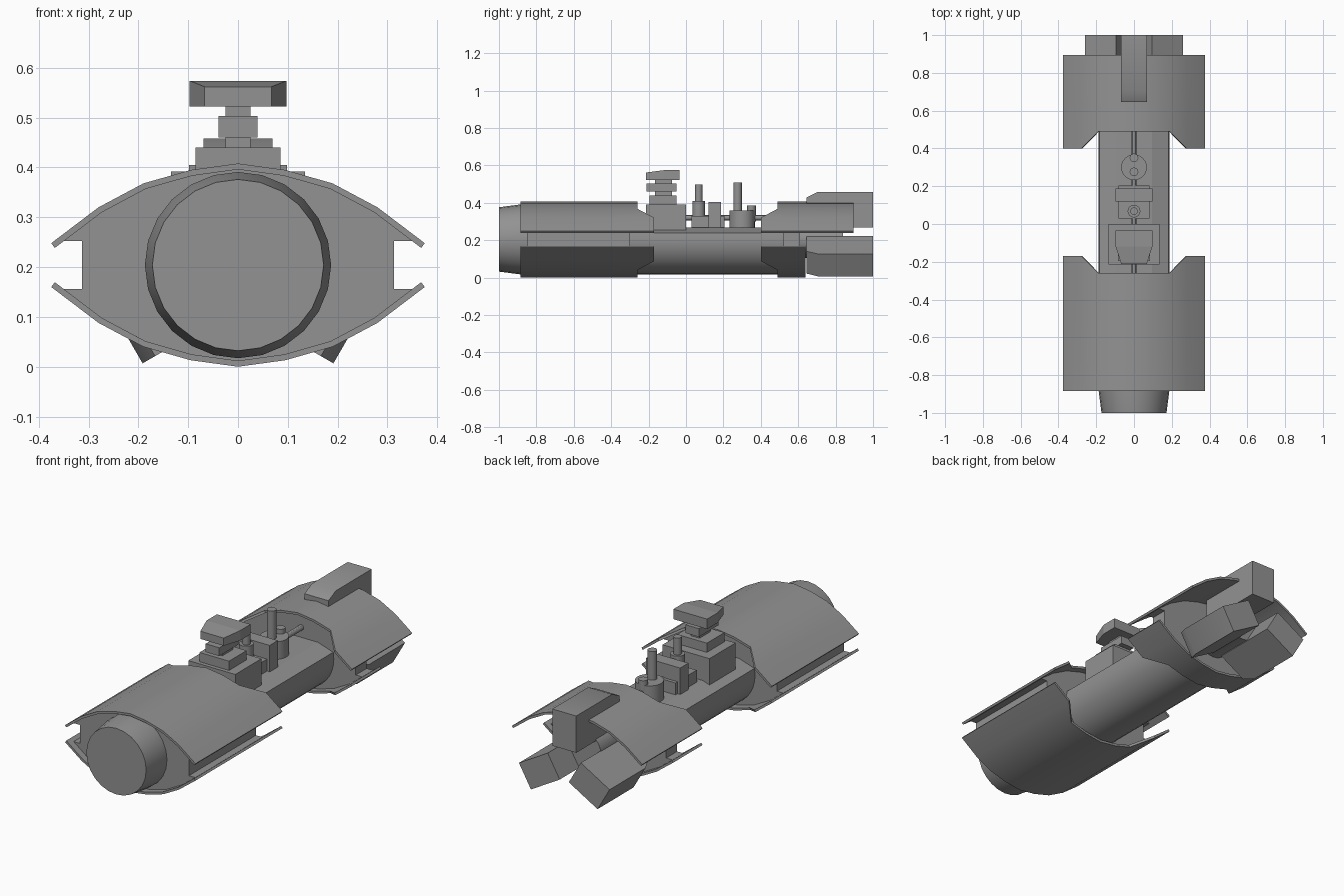
import bpy, bmesh, math
from mathutils import Matrix

if "Cube" in bpy.data.objects:
    bpy.data.objects.remove(bpy.data.objects["Cube"])

CZ = 0.204   # height of the long axis

# dark grey paint shared by every part
PAINT = bpy.data.materials.new('dark_grey')
PAINT.diffuse_color = (0.29, 0.29, 0.29, 1)
PAINT.use_nodes = True
PAINT.node_tree.nodes["Principled BSDF"].inputs["Base Color"].default_value = PAINT.diffuse_color


def finish(name, bm, smooth=None, thickness=None):
    if not thickness:
        bmesh.ops.recalc_face_normals(bm, faces=bm.faces)
    me = bpy.data.meshes.new(name)
    bm.to_mesh(me)
    bm.free()
    me.materials.append(PAINT)
    ob = bpy.data.objects.new(name, me)
    bpy.context.collection.objects.link(ob)
    bpy.ops.object.select_all(action='DESELECT')
    ob.select_set(True)
    bpy.context.view_layer.objects.active = ob
    if thickness:
        mod = ob.modifiers.new('thickness', 'SOLIDIFY')
        mod.thickness = thickness
        mod.offset = -1
        bpy.ops.object.modifier_apply(modifier='thickness')
    if smooth:
        bpy.ops.object.shade_smooth_by_angle(angle=math.radians(smooth))
    return ob


def prism(name, pts, a, b, axis='y', smooth=None, matrix=None):
    """Extrude a closed 2D outline from a to b along the chosen axis."""
    place = {'x': lambda u, v, w: (w, u, v),
             'y': lambda u, v, w: (u, w, v),
             'z': lambda u, v, w: (u, v, w)}[axis]
    bm = bmesh.new()
    lo = [bm.verts.new(place(u, v, a)) for u, v in pts]
    hi = [bm.verts.new(place(u, v, b)) for u, v in pts]
    bm.faces.new(lo)
    bm.faces.new(hi)
    n = len(pts)
    for i in range(n):
        j = (i + 1) % n
        bm.faces.new((lo[i], lo[j], hi[j], hi[i]))
    if matrix:
        bm.transform(matrix)
    return finish(name, bm, smooth)


def box(name, hx, y0, y1, z0, z1):
    return prism(name, [(-hx, y0), (hx, y0), (hx, y1), (-hx, y1)], z0, z1, 'z')


def tube(name, rings, axis='y', x=0.0, c=0.0, n=24):
    """Capped round body: rings of (position, radius) along y or z."""
    bm = bmesh.new()
    loops = []
    for p, r in rings:
        ring = []
        for i in range(n):
            t = 2 * math.pi * i / n
            u, v = r * math.sin(t), r * math.cos(t)
            co = (x + u, p, c + v) if axis == 'y' else (x + u, c + v, p)
            ring.append(bm.verts.new(co))
        loops.append(ring)
    for a, b in zip(loops, loops[1:]):
        for i in range(n):
            j = (i + 1) % n
            bm.faces.new((a[i], a[j], b[j], b[i]))
    bm.faces.new(loops[0])
    bm.faces.new(loops[-1])
    return finish(name, bm, 30)


# curved armour shells: half profile of (x, height above the axis)
HALF = [(0, 0.204), (0.095, 0.191), (0.19, 0.164), (0.28, 0.116), (0.375, 0.044)]
PROFILE = [(-x, h) for x, h in HALF[:0:-1]] + HALF


def shell(name, side, outer, mid, tip):
    bm = bmesh.new()
    rows = []
    for x, h in PROFILE:
        end = tip if abs(x) > 0.25 else mid      # notch cut in the inner edge
        z = CZ + side * h
        rows.append((bm.verts.new((x, outer, z)), bm.verts.new((x, end, z))))
    for a, b in zip(rows, rows[1:]):
        bm.faces.new((a[0], b[0], b[1], a[1]))
    bm.normal_update()
    if bm.faces[:][4].normal.z * side < 0:
        bmesh.ops.reverse_faces(bm, faces=bm.faces[:])
    return finish(name, bm, 30, 0.012)


for side, word in ((1, 'upper'), (-1, 'lower')):
    shell('front_shell_' + word, side, -0.885, -0.26, -0.17)
    shell('rear_shell_' + word, side, 0.895 if side > 0 else 0.64, 0.49, 0.40)

# lens-shaped bulkheads filling the shells, notched at the sides
top = [(x, CZ + h - 0.008) for x, h in PROFILE[1:-1]]
bottom = [(x, 2 * CZ - z) for x, z in reversed(top)]
right = [(0.355, CZ + 0.048), (0.313, CZ + 0.048), (0.313, CZ - 0.048), (0.355, CZ - 0.048)]
left = [(-x, z) for x, z in reversed(right)]
lens = top + right + bottom + left
prism('front_bulkhead', lens, -0.85, -0.30)
prism('rear_bulkhead', lens, 0.52, 0.61)

# central hull: round nose, flat-decked middle and rear stub
tube('nose', [(-1.0, 0.172), (-0.885, 0.187), (-0.80, 0.187)], c=CZ)
arc = [(0.187 * math.cos(math.radians(a)), CZ + 0.187 * math.sin(math.radians(a)))
       for a in [169] + list(range(180, 361, 10)) + [371]]
prism('middle_hull', arc + [(0.095, 0.268), (-0.095, 0.268)], -0.31, 0.53, smooth=14)
tube('rear_stub', [(0.60, 0.10), (0.84, 0.10)], c=CZ)

# three rear fins around the axis
FIN = [(0.645, 0.07), (0.645, 0.232), (0.705, 0.261), (1.0, 0.261), (1.0, 0.07)]
for i in range(3):
    m = Matrix.Translation((0, 0, 0.197)) @ Matrix.Rotation(math.radians(120 * i), 4, 'Y')
    prism('rear_fin_%d' % (i + 1), FIN, -0.069, 0.069, 'x', smooth=30, matrix=m)

# stepped turret at the front of the deck
box('turret_base', 0.135, -0.215, 0.0, 0.25, 0.392)
box('turret_block', 0.085, -0.195, -0.05, 0.385, 0.44)
box('turret_neck', 0.025, -0.165, -0.075, 0.43, 0.53)
box('turret_collar', 0.039, -0.21, -0.05, 0.46, 0.503)
OUT = [(-0.067, -0.213), (0.067, -0.213), (0.097, -0.12), (0.097, -0.035),
       (-0.097, -0.035), (-0.097, -0.12)]
head = prism('turret_head', OUT, 0.522, 0.574, 'z')
bm = bmesh.new()
bm.from_mesh(head.data)
roof = [v for v in bm.verts if v.co.z > 0.55]
bmesh.ops.connect_verts(bm, verts=[v for v in roof if abs(v.co.y + 0.12) < 0.01])
for v in roof:                        # slope the roof down to the front
    if v.co.y < -0.2:
        v.co.z = 0.562
bm.to_mesh(head.data)
bm.free()

# machinery along the deck
tube('deck_pipe', [(-0.27, 0.014), (0.53, 0.014)], c=0.32, n=12)
box('deck_housing', 0.083, 0.03, 0.205, 0.26, 0.33)
box('deck_crossbar', 0.098, 0.12, 0.188, 0.26, 0.405)
tube('small_stack', [(0.26, 0.034), (0.41, 0.034), (0.41, 0.02), (0.498, 0.02)],
     'z', c=0.068, n=16)
tube('drum', [(0.26, 0.068), (0.36, 0.068)], 'z', c=0.30)
tube('tall_stack', [(0.30, 0.023), (0.508, 0.023)], 'z', c=0.276, n=16)
tube('short_stack', [(0.30, 0.023), (0.385, 0.023)], 'z', c=0.35, n=16)
